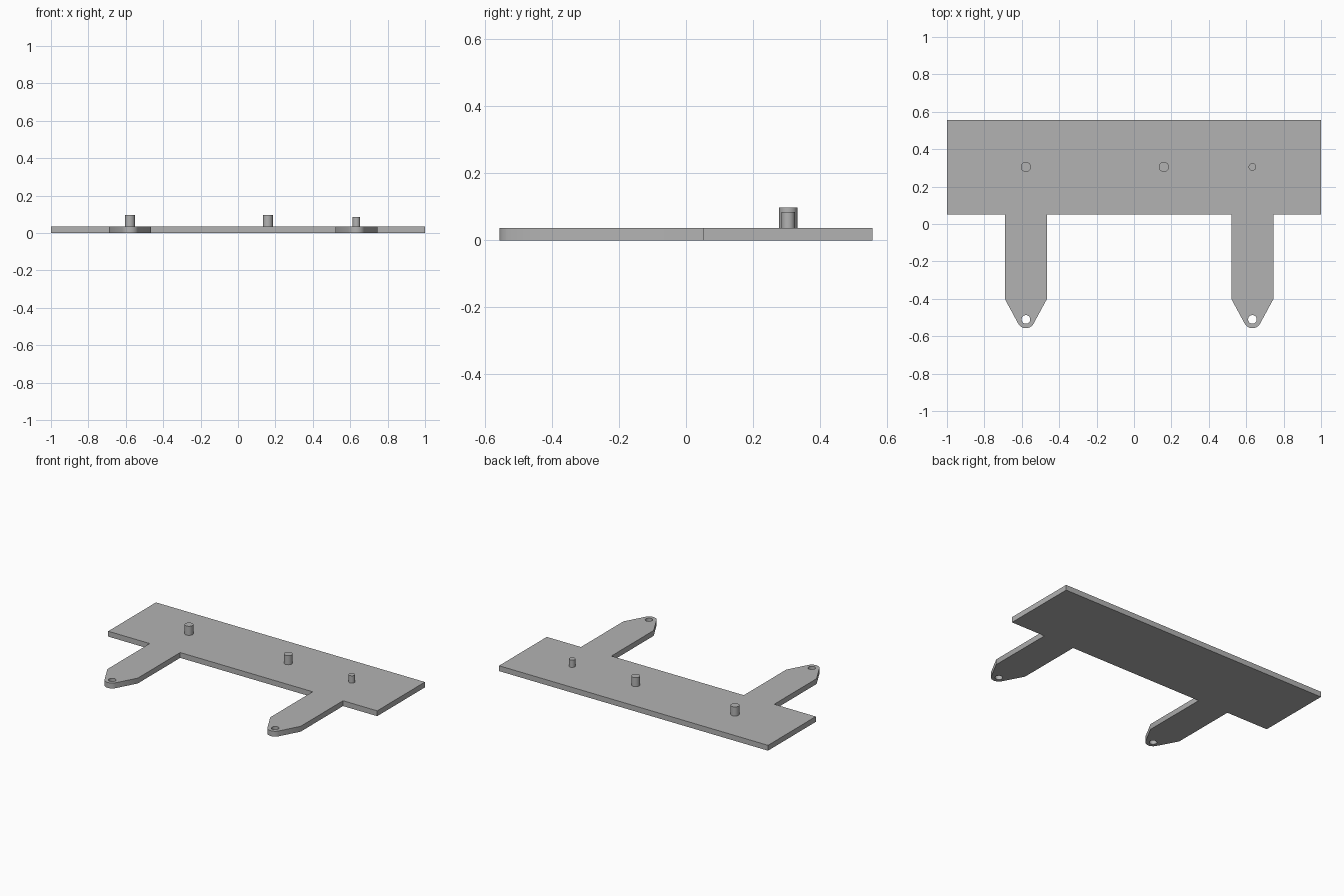
import bpy
import bmesh
from math import acos, atan2, cos, sin, hypot, pi

cube = bpy.data.objects.get("Cube")
if cube:
    bpy.data.objects.remove(cube, do_unlink=True)

THICK = 0.036
FRONT, BACK = 0.05, 0.557        # y range of the wide plate
ARM_X = (-0.578, 0.633)
ARM_HALF, TAPER_Y = 0.113, -0.40
HOLE_Y, HOLE_R, TIP_R = -0.51, 0.023, 0.047

grey = bpy.data.materials.new("plain grey")
grey.use_nodes = True
colour = (0.45, 0.45, 0.45, 1)
grey.diffuse_color = colour
grey.node_tree.nodes["Principled BSDF"].inputs["Base Color"].default_value = colour


def finish(bm, name):
    bmesh.ops.recalc_face_normals(bm, faces=bm.faces)
    mesh = bpy.data.meshes.new(name)
    bm.to_mesh(mesh)
    bm.free()
    mesh.materials.append(grey)
    ob = bpy.data.objects.new(name, mesh)
    bpy.context.collection.objects.link(ob)
    bpy.ops.object.select_all(action="DESELECT")
    ob.select_set(True)
    bpy.context.view_layer.objects.active = ob
    bpy.ops.object.shade_smooth_by_angle(angle=pi / 6)
    return ob


def arc(x, y, r, start, end, steps):
    angles = [start + (end - start) * i / steps for i in range(steps + 1)]
    return [(x + r * cos(a), y + r * sin(a)) for a in angles]


def arm_outline(x):
    # Straight sides, then a taper that meets the round tip at a tangent
    dy = TAPER_Y - HOLE_Y
    tangent = atan2(dy, ARM_HALF) - acos(TIP_R / hypot(ARM_HALF, dy))
    tip = arc(x, HOLE_Y, TIP_R, -pi - tangent, tangent, 20)
    return [(x - ARM_HALF, FRONT), (x - ARM_HALF, TAPER_Y), *tip,
            (x + ARM_HALF, TAPER_Y), (x + ARM_HALF, FRONT)]


def add_loop(bm, points):
    verts = [bm.verts.new((x, y, 0)) for x, y in points]
    return [bm.edges.new((a, b)) for a, b in zip(verts, verts[1:] + verts[:1])]


# Base plate with two arms, each pierced by a hole near its tip
bm = bmesh.new()
outline = [(-1, BACK), (-1, FRONT)]
for x in ARM_X:
    outline += arm_outline(x)
outline += [(1, FRONT), (1, BACK)]
edges = add_loop(bm, outline)
for x in ARM_X:
    edges += add_loop(bm, arc(x, HOLE_Y, HOLE_R, 0, 2 * pi, 32)[:-1])
bmesh.ops.triangle_fill(bm, edges=edges, use_beauty=True)
top = bmesh.ops.extrude_face_region(bm, geom=bm.faces[:], use_keep_orig=True)
bmesh.ops.translate(bm, vec=(0, 0, THICK),
                    verts=[v for v in top["geom"] if isinstance(v, bmesh.types.BMVert)])
finish(bm, "base_plate")

# Upright pegs: two large, one small
for name, x, radius, height in (("right_peg", ARM_X[0], 0.027, 0.097),
                                ("middle_peg", 0.16, 0.027, 0.097),
                                ("left_peg", ARM_X[1], 0.02, 0.085)):
    bm = bmesh.new()
    length = height - THICK
    bmesh.ops.create_cone(bm, cap_ends=True, segments=32, radius1=radius,
                          radius2=radius, depth=length)
    finish(bm, name).location = (x, 0.305, THICK + length / 2)
